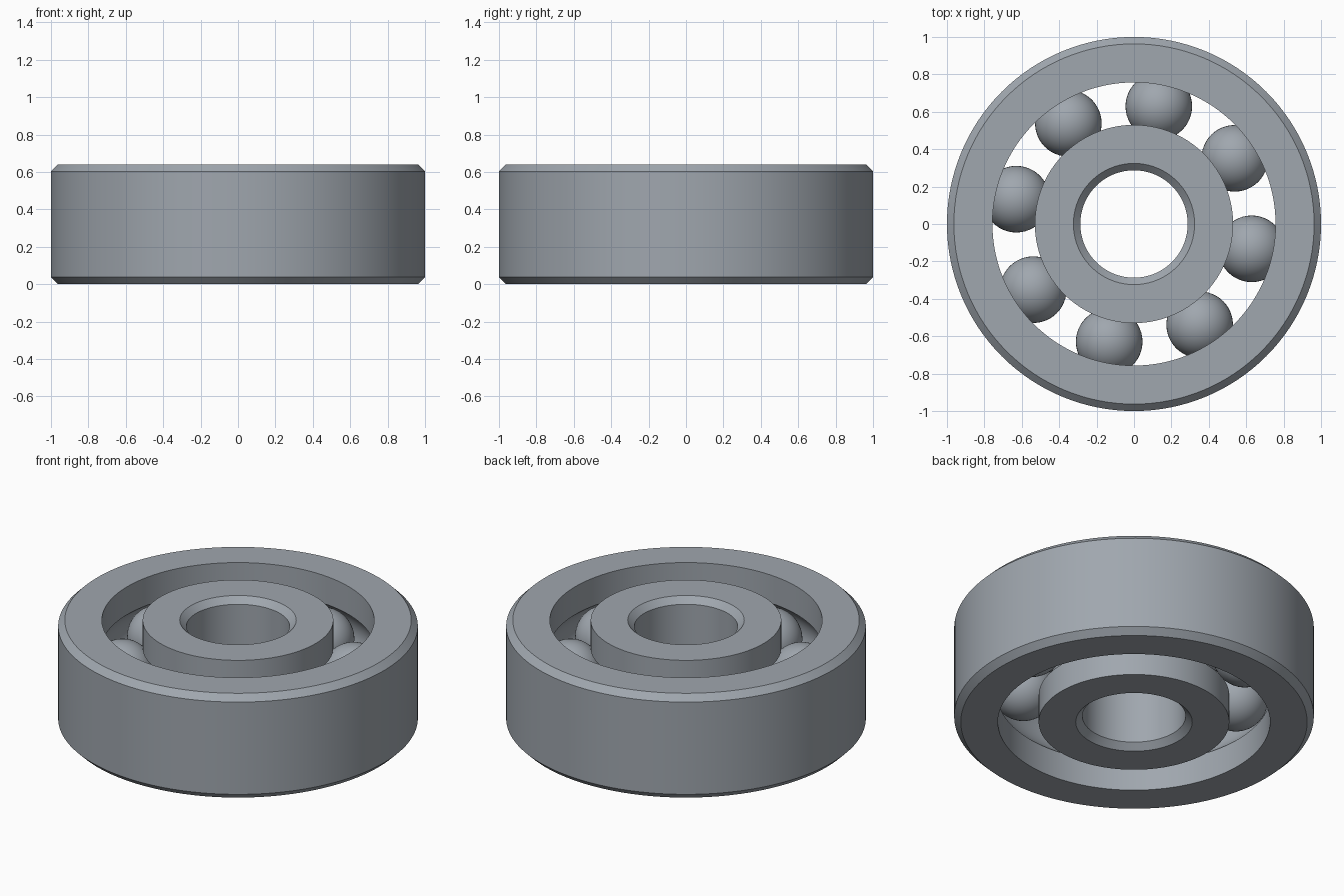
import bpy, bmesh, math
from mathutils import Matrix

cube = bpy.data.objects.get("Cube")
if cube:
    bpy.data.objects.remove(cube, do_unlink=True)

HEIGHT, MID = 0.64, 0.32
CHAMFER = 0.037
PITCH = 0.643        # radius of the circle of ball centres
BALL_R = 0.178
GROOVE_R = 0.187
SEGMENTS = 128

steel = bpy.data.materials.new("steel grey")
steel.use_nodes = True
colour = (0.35, 0.385, 0.425, 1)
steel.diffuse_color = colour
steel.node_tree.nodes["Principled BSDF"].inputs["Base Color"].default_value = colour


def finish(bm, name):
    bmesh.ops.recalc_face_normals(bm, faces=bm.faces)
    mesh = bpy.data.meshes.new(name)
    bm.to_mesh(mesh)
    bm.free()
    mesh.materials.append(steel)
    obj = bpy.data.objects.new(name, mesh)
    bpy.context.collection.objects.link(obj)
    bpy.ops.object.select_all(action='DESELECT')
    obj.select_set(True)
    bpy.context.view_layer.objects.active = obj
    bpy.ops.object.shade_smooth_by_angle(angle=math.radians(30))
    return obj


def ring(name, plain_r, race_r):
    """Chamfered wall at plain_r, ball groove in the wall at race_r."""
    side = 1 if race_r > plain_r else -1
    face_r = plain_r + side * CHAMFER
    profile = [(race_r, HEIGHT), (face_r, HEIGHT), (plain_r, HEIGHT - CHAMFER),
               (plain_r, CHAMFER), (face_r, 0), (race_r, 0)]
    # circular groove arc, from bottom to top
    steps = 20
    offset = race_r - PITCH
    half = math.acos(abs(offset) / GROOVE_R)
    for i in range(steps + 1):
        a = -half + 2 * half * i / steps
        profile.append((PITCH + math.copysign(GROOVE_R * math.cos(a), offset),
                        MID + GROOVE_R * math.sin(a)))
    bm = bmesh.new()
    loops = []
    for s in range(SEGMENTS):
        t = 2 * math.pi * s / SEGMENTS
        loops.append([bm.verts.new((r * math.cos(t), r * math.sin(t), z))
                      for r, z in profile])
    n = len(profile)
    for s in range(SEGMENTS):
        a, b = loops[s], loops[(s + 1) % SEGMENTS]
        for i in range(n):
            j = (i + 1) % n
            bm.faces.new((a[i], b[i], b[j], a[j]))
    return finish(bm, name)


# Races
ring("outer_ring", 1.0, 0.757)
ring("inner_ring", 0.287, 0.53)

# Balls
for k in range(8):
    t = math.radians(-11.9 + 45 * k)
    bm = bmesh.new()
    bmesh.ops.create_uvsphere(bm, u_segments=48, v_segments=24, radius=BALL_R)
    ball = finish(bm, f"ball_{k + 1}")
    ball.matrix_world = Matrix.Translation(
        (PITCH * math.cos(t), PITCH * math.sin(t), MID))
